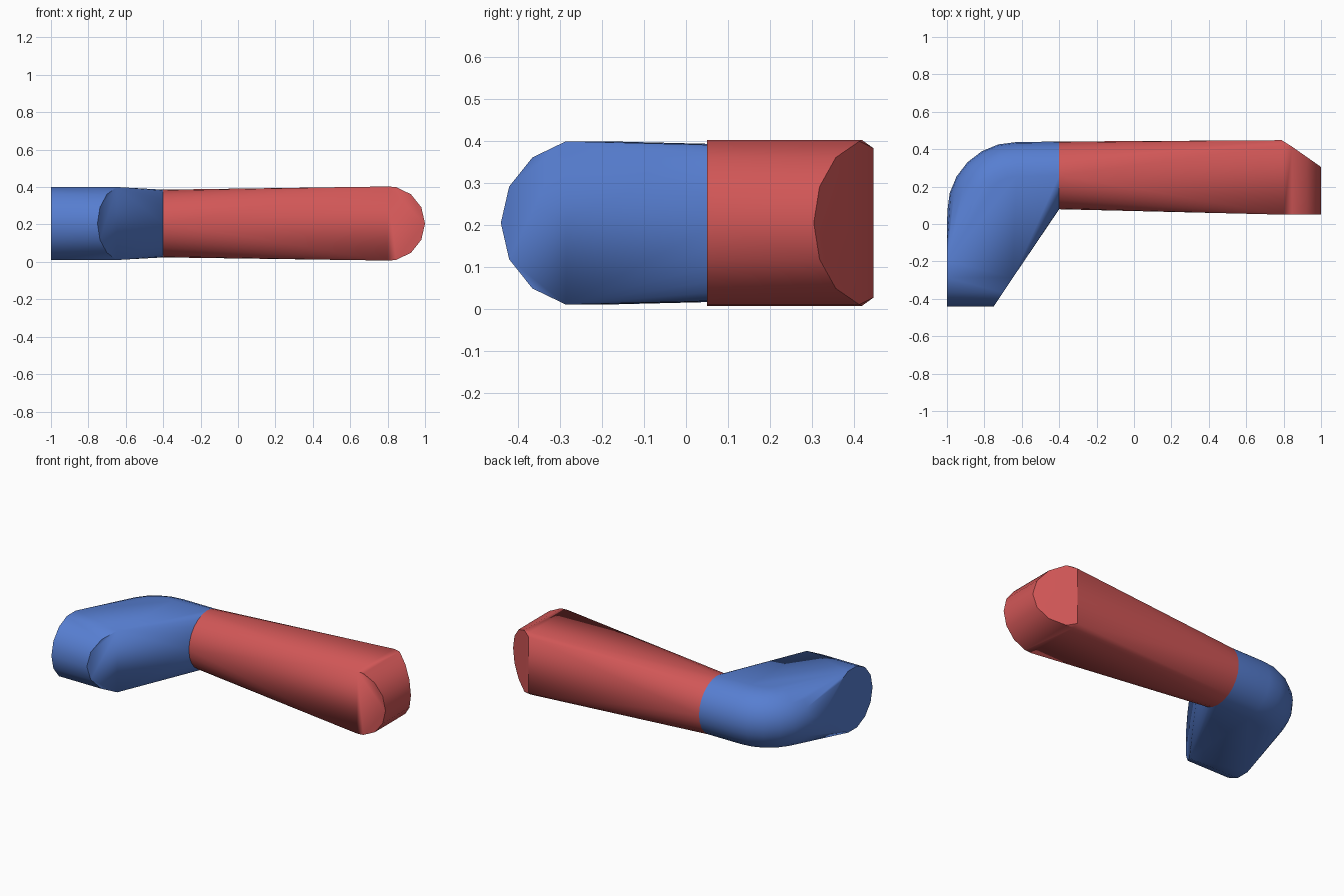
import bpy
import bmesh
from math import sin, cos, pi, radians
from mathutils import Vector

cube = bpy.data.objects.get("Cube")
if cube:
    bpy.data.objects.remove(cube, do_unlink=True)

MID = 0.205  # height of the centre plane


def material(name, colour):
    mat = bpy.data.materials.new(name)
    mat.use_nodes = True
    mat.diffuse_color = colour
    mat.node_tree.nodes["Principled BSDF"].inputs["Base Color"].default_value = colour
    return mat


def ring(centre, across, radius, sides=24, height=None):
    """Points of an upright circle; across is its horizontal direction."""
    centre, across = Vector(centre), Vector(across)
    up = Vector((0, 0, height or radius))
    return [centre + across * radius * cos(2 * pi * i / sides) + up * sin(2 * pi * i / sides)
            for i in range(sides)]


def hull_part(name, points, mat):
    """Wrap the points in a convex shell."""
    bm = bmesh.new()
    for p in points:
        bm.verts.new(p)
    result = bmesh.ops.convex_hull(bm, input=bm.verts)
    loose = set(result["geom_interior"] + result["geom_unused"])
    bmesh.ops.delete(bm, geom=[v for v in loose if isinstance(v, bmesh.types.BMVert)],
                     context="VERTS")
    bmesh.ops.remove_doubles(bm, verts=bm.verts, dist=0.001)
    bmesh.ops.dissolve_limit(bm, angle_limit=radians(1), verts=bm.verts, edges=bm.edges)
    bmesh.ops.recalc_face_normals(bm, faces=bm.faces)
    mesh = bpy.data.meshes.new(name)
    bm.to_mesh(mesh)
    bm.free()
    mesh.materials.append(mat)
    obj = bpy.data.objects.new(name, mesh)
    bpy.context.collection.objects.link(obj)
    bpy.ops.object.select_all(action="DESELECT")
    obj.select_set(True)
    bpy.context.view_layer.objects.active = obj
    bpy.ops.object.shade_smooth_by_angle(angle=radians(30))


red = material("red", (0.64, 0.095, 0.095, 1))
blue = material("blue", (0.095, 0.21, 0.64, 1))

# Ring where both parts meet
joint = ring((-0.4, 0.26, MID), (0, 1, 0), 0.181)

# Long arm: joint ring to a half-round end with a slanted back
arm = list(joint)
for p in ring((0.8, 0.05, MID), (1, 0, 0), 0.2, 14):
    if p.x > 0.79:
        slant = 0.445 - 0.7 * (p.x - 0.8)
        arm += [p, Vector((p.x, min(slant, 0.42), p.z))]
for side in (-1, 1):
    arm += [Vector((0.8, 0.05, MID + side * 0.198)),
            Vector((0.8, 0.42, MID + side * 0.198)),
            Vector((0.79, 0.448, MID + side * 0.178))]
hull_part("long_arm", arm, red)

# Elbow: joint ring, rounded bend, then a short round end with a slanted inner face
elbow = list(joint)
for i in range(7):
    a = pi / 2 + i * pi / 12
    out = Vector((cos(a), sin(a), 0))
    elbow += ring(Vector((-0.63, 0.07, MID)) + out * 0.184, out, 0.184)
for p in ring((-1, -0.242, MID), (0, 1, 0), 0.2, 14):
    elbow.append(p)
    if p.y < -0.2:
        elbow.append(Vector((-0.75 + 0.67 * (p.y + 0.44), p.y, p.z)))
hull_part("elbow", elbow, blue)
